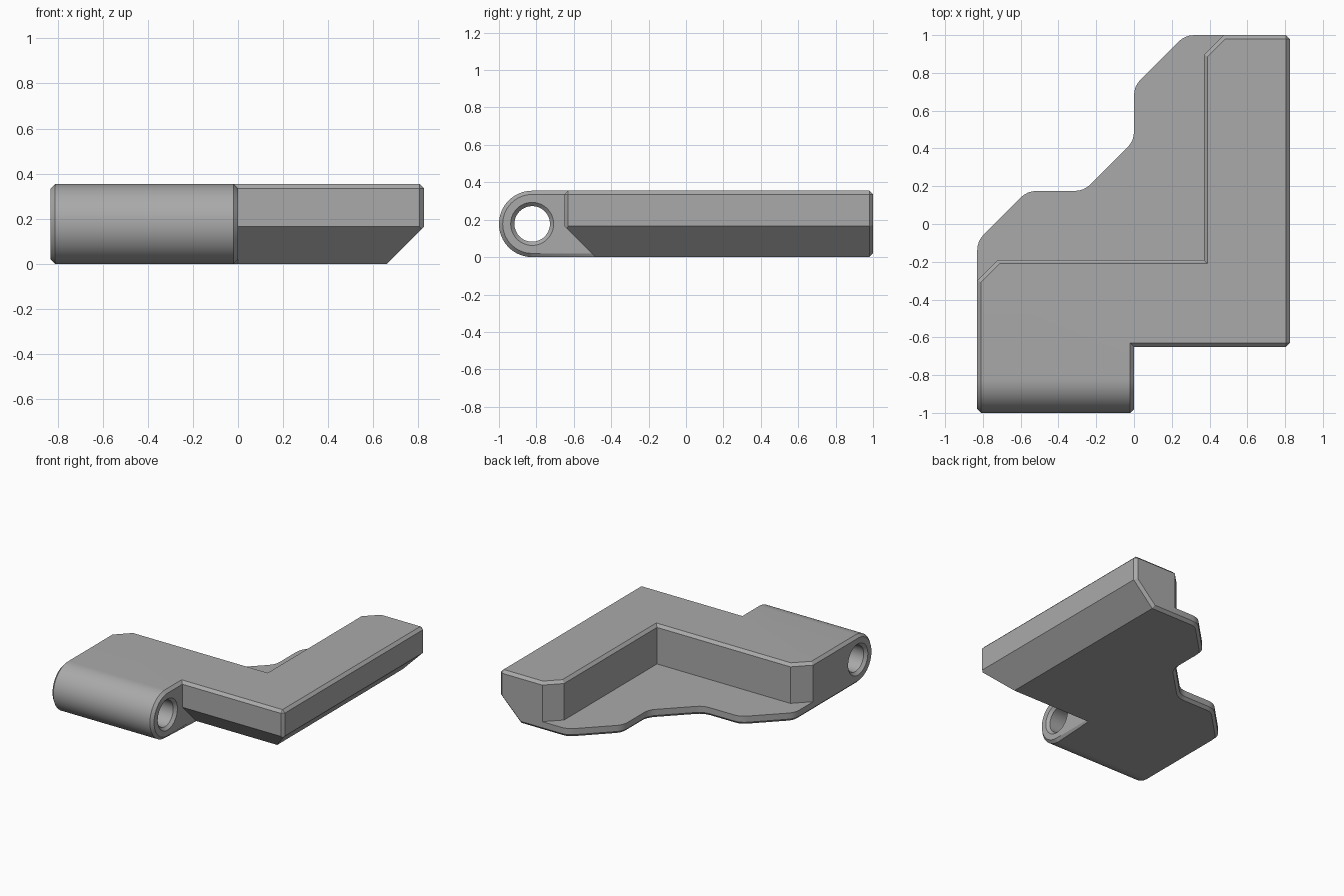
import bpy, bmesh, math
from mathutils import Vector

cube = bpy.data.objects.get("Cube")
if cube:
    bpy.data.objects.remove(cube, do_unlink=True)

HEIGHT, PLATE_TOP, BEVEL = 0.355, 0.065, 0.02
LEFT, RIGHT, FRONT, BACK = -0.83, 0.825, -0.65, 1.0
RADIUS = HEIGHT / 2
PIN_Y = -1 + RADIUS

grey = bpy.data.materials.new("plain grey")
grey.use_nodes = True
grey.diffuse_color = (0.4, 0.4, 0.4, 1)
grey.node_tree.nodes["Principled BSDF"].inputs["Base Color"].default_value = grey.diffuse_color


def prism(name, points, offset, planes=()):
    """Extrude a closed outline, then slice it with planes (point, normal)."""
    bm = bmesh.new()
    face = bm.faces.new([bm.verts.new(p) for p in points])
    top = bmesh.ops.extrude_face_region(bm, geom=[face])["geom"]
    bmesh.ops.translate(bm, vec=offset, verts=[v for v in top if isinstance(v, bmesh.types.BMVert)])
    for point, normal in planes:
        cut = bmesh.ops.bisect_plane(bm, geom=bm.verts[:] + bm.edges[:] + bm.faces[:],
                                     plane_co=point, plane_no=normal, clear_outer=True)
        edges = [e for e in cut["geom_cut"] if isinstance(e, bmesh.types.BMEdge)]
        bmesh.ops.contextual_create(bm, geom=edges)
    bmesh.ops.recalc_face_normals(bm, faces=bm.faces)
    mesh = bpy.data.meshes.new(name)
    bm.to_mesh(mesh)
    bm.free()
    mesh.materials.append(grey)
    obj = bpy.data.objects.new(name, mesh)
    bpy.context.collection.objects.link(obj)
    return obj


def rounded(points, setback=0.05, steps=4):
    """Round the inner corners of an open path."""
    pts = [Vector(p) for p in points]
    path = [pts[0]]
    for a, b, c in zip(pts, pts[1:], pts[2:]):
        p, q = b + (a - b).normalized() * setback, b + (c - b).normalized() * setback
        for i in range(steps + 1):
            t = i / steps
            path.append(p.lerp(b, t).lerp(b.lerp(q, t), t))
    return path + [pts[-1]]


def circle(radius, start, end, steps):
    return [(PIN_Y + radius * math.cos(a), RADIUS + radius * math.sin(a))
            for a in (start + (end - start) * i / steps for i in range(steps + 1))]


# Hinge block: half-round front, flat back, with one clipped rear corner
profile = circle(RADIUS, math.pi / 2, math.pi * 1.5, 32) + [(-0.19, 0), (-0.19, HEIGHT)]
body = prism("bracket_body", [(LEFT, y, z) for y, z in profile], (-LEFT, 0, 0),
             [((LEFT, -0.3, 0), (-1, 1, 0))])

# L-shaped arm with slanted undersides
arm_outline = [(-0.1, FRONT), (RIGHT, FRONT), (RIGHT, BACK), (0.475, BACK),
               (0.37, 0.895), (0.37, -0.19), (-0.1, -0.19)]
arm = prism("arm", [(x, y, 0) for x, y in arm_outline], (0, 0, HEIGHT),
            [((RIGHT, 0, 0.165), (1, 0, -1)), ((0, FRONT, 0.165), (0, -1, -1))])

# Thin stepped base plate
edge = rounded([(LEFT, -0.4), (LEFT, -0.09), (-0.565, 0.175), (-0.265, 0.175),
                (0, 0.44), (0, 0.73), (0.27, BACK), (0.6, BACK)])
plate = prism("plate", [(p.x, p.y, 0) for p in edge] + [(0.6, -0.4, 0)], (0, 0, PLATE_TOP))

# Pin hole cutter
hole = prism("pin_hole_cutter", [(-1, y, z) for y, z in circle(0.095, 0, 2 * math.pi, 48)[:-1]],
             (1.5, 0, 0))
hole.hide_render = True

# Join the parts and cut the hole
bpy.context.view_layer.objects.active = body
for tool, operation in ((arm, "UNION"), (plate, "UNION"), (hole, "DIFFERENCE")):
    mod = body.modifiers.new(tool.name, "BOOLEAN")
    mod.operation, mod.object, mod.solver = operation, tool, "EXACT"
    bpy.ops.object.modifier_apply(modifier=mod.name)
    bpy.data.objects.remove(tool, do_unlink=True)

# Bevel the sharp outer edges, leaving the slants and the plate's upper rim crisp
bm = bmesh.new()
bm.from_mesh(body.data)
bmesh.ops.remove_doubles(bm, verts=bm.verts, dist=0.0005)
bmesh.ops.dissolve_limit(bm, angle_limit=math.radians(1), verts=bm.verts, edges=bm.edges)
sharp = [e for e in bm.edges
         if e.is_manifold and e.calc_face_angle_signed() > math.radians(65)
         and not all(abs(v.co.z - PLATE_TOP) < 0.001 for v in e.verts)]
bmesh.ops.bevel(bm, geom=sharp, offset=BEVEL, offset_type="OFFSET", segments=1,
                affect="EDGES", profile=0.5, clamp_overlap=False)
bm.to_mesh(body.data)
bm.free()

# Smooth the round front and the bore, keep the rest flat
for o in bpy.context.selected_objects:
    o.select_set(False)
body.select_set(True)
bpy.ops.object.shade_smooth_by_angle(angle=math.radians(20))
